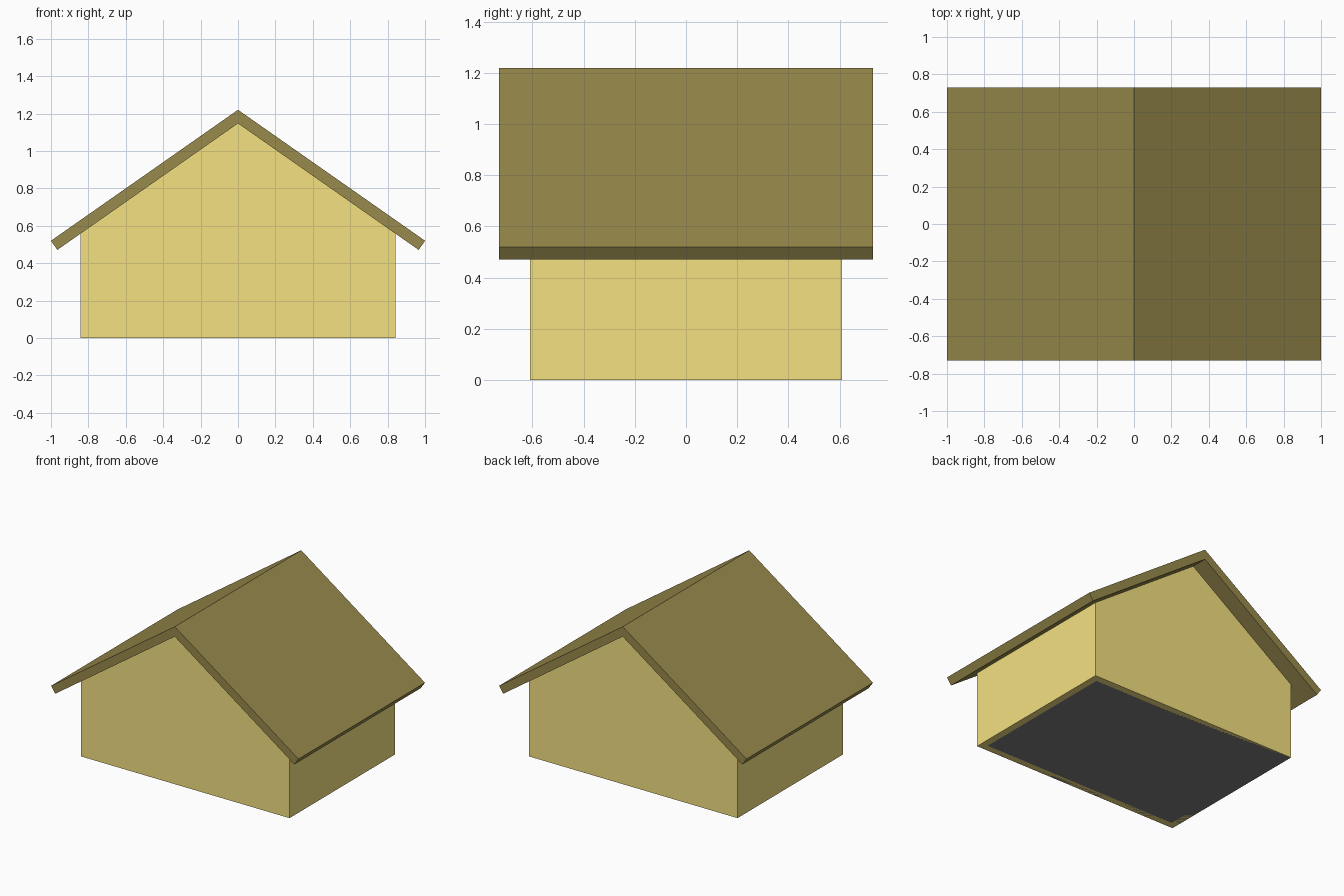
import bpy, bmesh

if "Cube" in bpy.data.objects:
    bpy.data.objects.remove(bpy.data.objects["Cube"])

def material(name, rgb):
    m = bpy.data.materials.new(name)
    m.diffuse_color = (*rgb, 1)
    m.use_nodes = True
    m.node_tree.nodes["Principled BSDF"].inputs["Base Color"].default_value = m.diffuse_color
    return m

def extrude_profile(name, pts, half_y, mat, skip_edges=()):
    """Extrude an XZ outline along y, both ends capped; skip_edges stay open."""
    bm = bmesh.new()
    front = [bm.verts.new((x, -half_y, z)) for x, z in pts]
    back = [bm.verts.new((x, half_y, z)) for x, z in pts]
    bm.faces.new(front)
    bm.faces.new(back[::-1])
    n = len(pts)
    for i in range(n):
        if i not in skip_edges:
            j = (i + 1) % n
            bm.faces.new((front[j], front[i], back[i], back[j]))
    me = bpy.data.meshes.new(name)
    bm.to_mesh(me)
    bm.free()
    me.materials.append(mat)
    ob = bpy.data.objects.new(name, me)
    bpy.context.collection.objects.link(ob)
    return ob

wall_mat = material("wall_yellow", (0.91, 0.75, 0.22))
roof_mat = material("roof_olive", (0.312, 0.253, 0.072))
floor_mat = material("floor_dark", (0.205, 0.205, 0.205))

# hollow gabled walls, open underneath
walls = extrude_profile("walls", [(-0.843, 0), (0.843, 0), (0.843, 0.557), (0, 1.147), (-0.843, 0.557)],
                        0.609, wall_mat, skip_edges=(0,))
solid = walls.modifiers.new("thickness", 'SOLIDIFY')
solid.thickness = 0.05
solid.offset = -1
solid.use_even_offset = True

# floor closing the walls at ground level
bpy.ops.mesh.primitive_plane_add(size=2, location=(0, 0, 0))
floor = bpy.context.object
floor.name = "floor"
floor.scale = (0.843, 0.609, 1)
floor.data.materials.append(floor_mat)

# overhanging roof slabs meeting at the ridge
for side, s in (("right", 1), ("left", -1)):
    pts = [(0, 1.147), (0.966, 0.471), (1.0, 0.52), (0, 1.22)]
    pts = [(s * x, z) for x, z in pts][::s]
    extrude_profile("roof_" + side, pts, 0.73, roof_mat)
